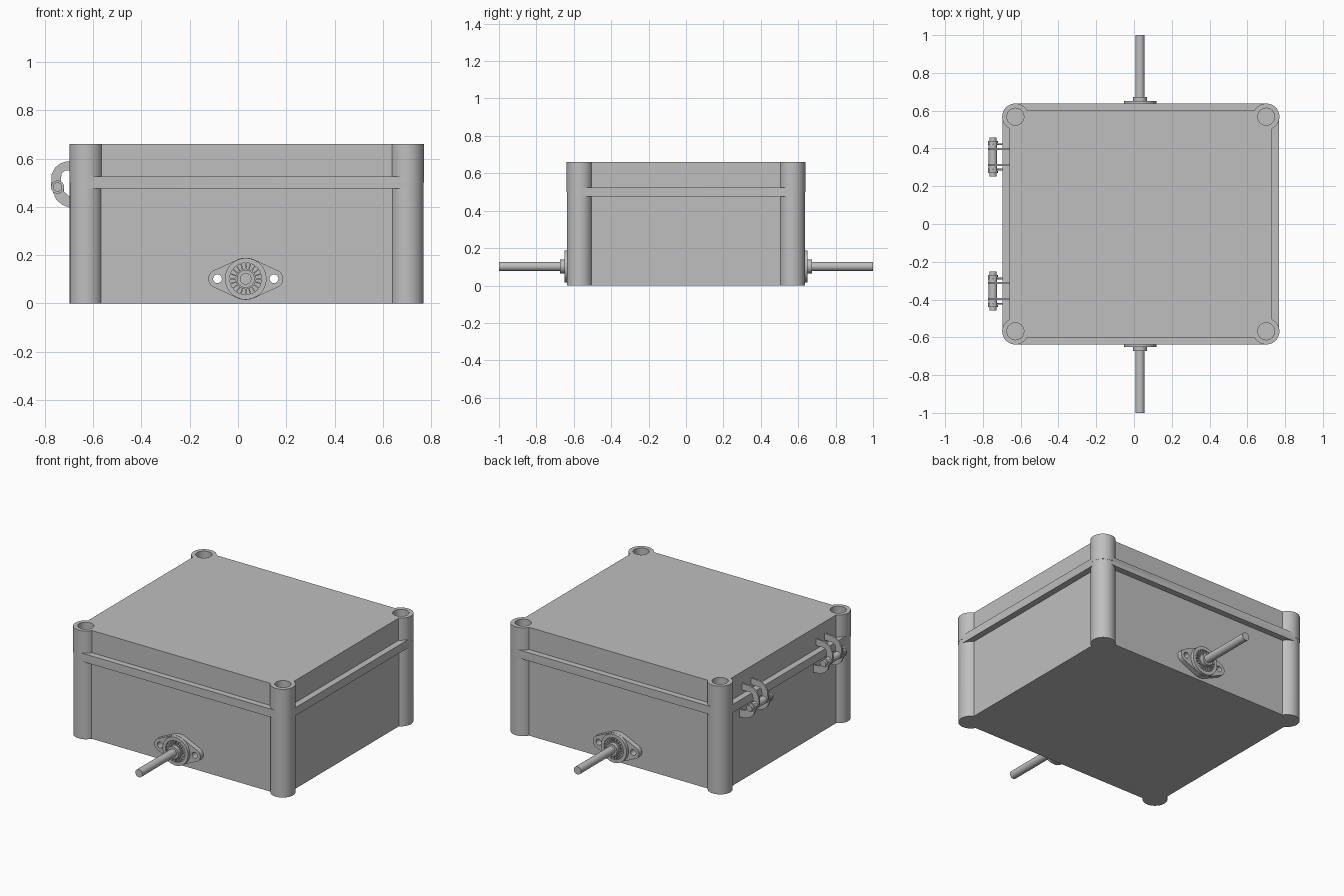
import bpy, bmesh, math
from mathutils import Matrix, Vector

cube = bpy.data.objects.get("Cube")
if cube:
    bpy.data.objects.remove(cube, do_unlink=True)

grey = bpy.data.materials.new("plain_grey")
grey.use_nodes = True
colour = (0.52, 0.52, 0.52, 1)
grey.diffuse_color = colour
grey.node_tree.nodes["Principled BSDF"].inputs["Base Color"].default_value = colour

CX = 0.036                  # box centre in x
POST_X, POST_Y = 0.664, 0.568
SEAM, TOP = 0.5, 0.66
GX, GZ = 0.032, 0.102       # cable axis
CORNERS = [(CX + sx * POST_X, sy * POST_Y) for sx in (-1, 1) for sy in (-1, 1)]


def finish(bm, name):
    bmesh.ops.recalc_face_normals(bm, faces=bm.faces)
    mesh = bpy.data.meshes.new(name)
    bm.to_mesh(mesh)
    bm.free()
    mesh.materials.append(grey)
    ob = bpy.data.objects.new(name, mesh)
    bpy.context.collection.objects.link(ob)
    return ob


def box(name, hx, hy, z0, z1):
    bm = bmesh.new()
    bmesh.ops.create_cube(bm, size=1, matrix=Matrix.Translation((CX, 0, (z0 + z1) / 2))
                          @ Matrix.Diagonal((2 * hx, 2 * hy, z1 - z0, 1)))
    return finish(bm, name)


def rod(name, radius, a, b, sides=48):
    a, b = Vector(a), Vector(b)
    bm = bmesh.new()
    turn = (b - a).to_track_quat('Z', 'Y').to_matrix().to_4x4()
    bmesh.ops.create_cone(bm, cap_ends=True, segments=sides, radius1=radius, radius2=radius,
                          depth=(b - a).length, matrix=Matrix.Translation((a + b) / 2) @ turn)
    return finish(bm, name)


def lathe(name, profile, centre):
    """Turn (radius, y) points about the y axis through centre."""
    bm = bmesh.new()
    verts = [bm.verts.new((r, y, 0)) for r, y in profile]
    edges = [bm.edges.new(pair) for pair in zip(verts, verts[1:])]
    bmesh.ops.spin(bm, geom=verts + edges, cent=(0, 0, 0), axis=(0, 1, 0),
                   angle=math.tau, steps=48)
    bmesh.ops.remove_doubles(bm, verts=bm.verts, dist=0.0002)
    bmesh.ops.translate(bm, verts=bm.verts, vec=centre)
    return finish(bm, name)


def combine(ob, other, operation):
    mod = ob.modifiers.new("cut", 'BOOLEAN')
    mod.operation, mod.object, mod.solver = operation, other, 'EXACT'
    bpy.context.view_layer.objects.active = ob
    bpy.ops.object.modifier_apply(modifier=mod.name)
    bpy.data.objects.remove(other, do_unlink=True)


def smooth(ob):
    bpy.ops.object.select_all(action='DESELECT')
    ob.select_set(True)
    bpy.context.view_layer.objects.active = ob
    bpy.ops.object.shade_smooth_by_angle(angle=math.radians(30))


def shell(name, z0, z1, hollow0, hollow1, rim0, rim1, post_radius):
    """Hollow half of the box with corner posts and a rim."""
    ob = box(name, 0.694, 0.60, z0, z1)
    combine(ob, box("hollow", 0.654, 0.56, hollow0, hollow1), 'DIFFERENCE')
    rim = box("rim", POST_X, 0.637, rim0, rim1)
    combine(rim, box("rim_side", 0.732, POST_Y, rim0, rim1), 'UNION')
    combine(rim, box("rim_hollow", 0.67, 0.58, rim0 - 0.1, rim1 + 0.1), 'DIFFERENCE')
    combine(ob, rim, 'UNION')
    for x, y in CORNERS:
        combine(ob, rod("post", post_radius, (x, y, z0), (x, y, z1)), 'UNION')
    return ob


# Box base and lid
base = shell("box_base", 0, SEAM, 0.04, 0.6, 0.475, SEAM, 0.069)
lid = shell("box_lid", SEAM, TOP, 0.4, 0.62, SEAM, 0.525, 0.07)
for x, y in CORNERS:
    combine(lid, rod("screw_recess", 0.045, (x, y, 0.54), (x, y, 0.7)), 'DIFFERENCE')


def screw_hole(side):
    x = GX + side * 0.117
    return rod("screw_hole", 0.018, (x, -0.9, GZ), (x, 0.9, GZ), 24)


for side in (-1, 1):
    combine(base, screw_hole(side), 'DIFFERENCE')
smooth(base)
smooth(lid)

# Cable fittings on front and back
for label, s in (("front", -1), ("back", 1)):
    # Rounded diamond plate
    bm = bmesh.new()
    for dx, r in ((-0.117, 0.038), (0, 0.087), (0.117, 0.038)):
        for i in range(48):
            a = math.tau * i / 48
            for y in (0.597, 0.63):
                bm.verts.new((GX + dx + r * math.cos(a), s * y, GZ + r * math.sin(a)))
    hull = bmesh.ops.convex_hull(bm, input=bm.verts)
    loose = {g for g in hull["geom_interior"] if isinstance(g, bmesh.types.BMVert)}
    bmesh.ops.delete(bm, geom=list(loose), context='VERTS')
    bmesh.ops.dissolve_limit(bm, angle_limit=0.01, verts=bm.verts, edges=bm.edges)
    plate = finish(bm, label + "_cable_plate")
    for side in (-1, 1):
        combine(plate, screw_hole(side), 'DIFFERENCE')
    smooth(plate)

    # Collar with ring groove, sleeve and cable
    profile = [(0, 0.61), (0.086, 0.61), (0.086, 0.65), (0.066, 0.65), (0.066, 0.64),
               (0.042, 0.64), (0.042, 0.65), (0.037, 0.65), (0.037, 0.673),
               (0.024, 0.673), (0.024, 1.0), (0, 1.0)]
    smooth(lathe(label + "_cable_and_collar", [(r, s * y) for r, y in profile], (GX, 0, GZ)))

    # Ribs in the groove
    bm = bmesh.new()
    for i in range(20):
        bmesh.ops.create_cube(bm, size=1, matrix=Matrix.Translation((GX, s * 0.642, GZ))
                              @ Matrix.Rotation(math.tau * i / 20, 4, 'Y')
                              @ Matrix.Translation((0.054, 0, 0))
                              @ Matrix.Diagonal((0.028, 0.014, 0.005, 1)))
    finish(bm, label + "_collar_ribs")

# Hinges on the side
UPPER = [(-0.66, 0.59), (-0.71, 0.588), (-0.735, 0.58), (-0.757, 0.563), (-0.772, 0.535),
         (-0.774, 0.485), (-0.765, 0.465), (-0.747, 0.457), (-0.728, 0.465), (-0.722, 0.482),
         (-0.734, 0.51), (-0.73, 0.54), (-0.715, 0.55), (-0.66, 0.55)]
LOWER = [(-0.66, 0.395), (-0.70, 0.398), (-0.73, 0.41), (-0.753, 0.43), (-0.766, 0.46),
         (-0.773, 0.487), (-0.765, 0.502), (-0.747, 0.508), (-0.729, 0.5), (-0.722, 0.482),
         (-0.72, 0.462), (-0.70, 0.445), (-0.66, 0.44)]


def hook(name, outline, y, thick=0.01):
    bm = bmesh.new()
    face = bm.faces.new([bm.verts.new((x, y - thick / 2, z)) for x, z in outline])
    out = bmesh.ops.extrude_face_region(bm, geom=[face])
    moved = [g for g in out["geom"] if isinstance(g, bmesh.types.BMVert)]
    bmesh.ops.translate(bm, verts=moved, vec=(0, thick, 0))
    smooth(finish(bm, name))


HALF_PIN = [(0.022, 0.074), (0.027, 0.074), (0.027, 0.085), (0.019, 0.085),
            (0.019, 0.103), (0, 0.103)]
for label, y in (("front", -0.355), ("back", 0.355)):
    for s in (-1, 1):
        hook(label + "_hinge_lid_hook", UPPER, y + s * 0.043)
        hook(label + "_hinge_base_hook", LOWER, y + s * 0.067)
    pin = [(r, -d) for r, d in reversed(HALF_PIN)] + HALF_PIN
    smooth(lathe(label + "_hinge_pin", pin, (-0.747, y, 0.482)))
